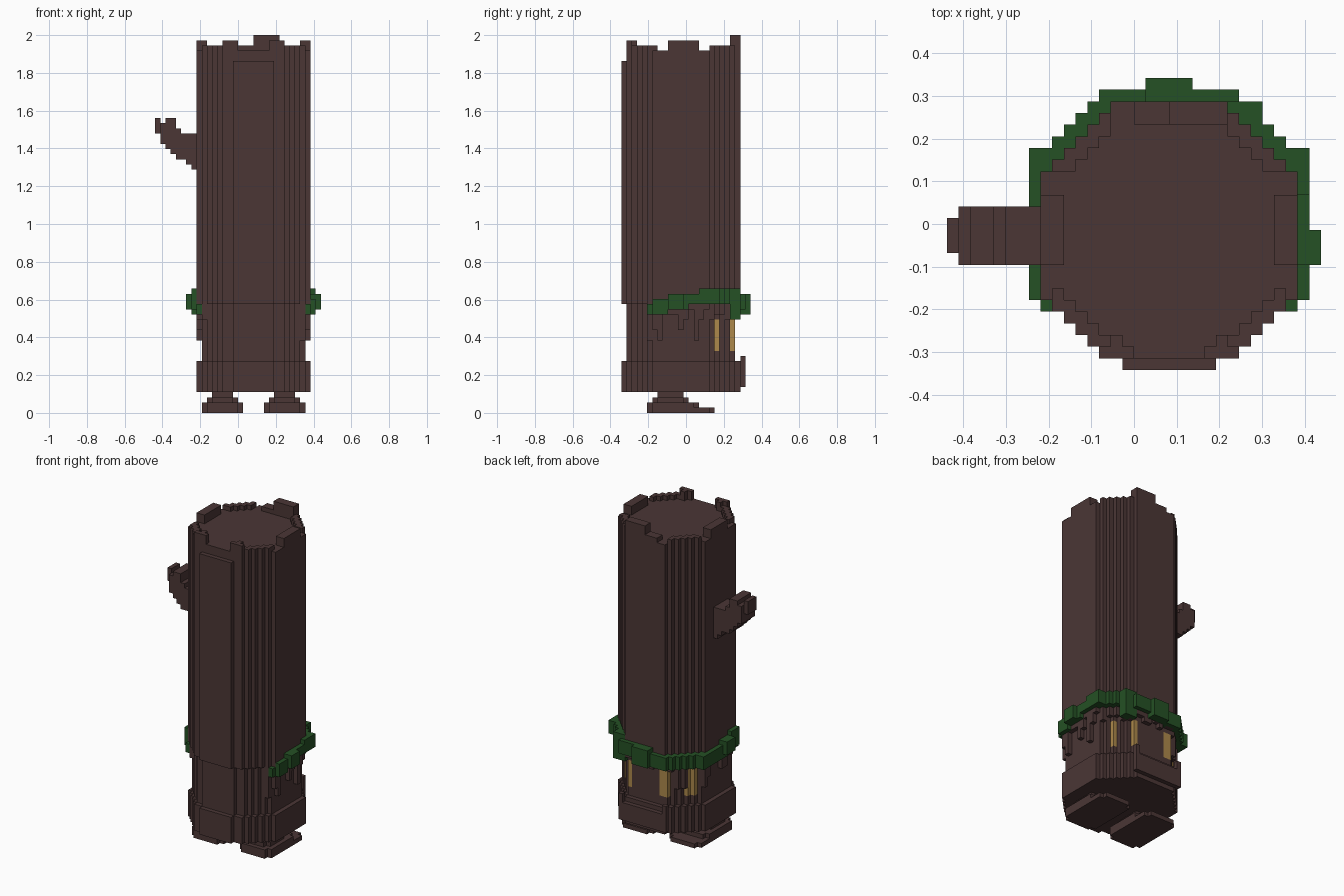
import bpy, bmesh, math, random
from mathutils import Vector

if "Cube" in bpy.data.objects:
    bpy.data.objects.remove(bpy.data.objects["Cube"])

random.seed(4)
U = 2 / 73                       # edge of one block
CX, CY = 19, 12                  # trunk axis in block units


def material(name, rgb):
    m = bpy.data.materials.new(name)
    m.diffuse_color = (*rgb, 1)
    m.use_nodes = True
    m.node_tree.nodes["Principled BSDF"].inputs["Base Color"].default_value = m.diffuse_color
    return m


BARK = material("bark_brown", (0.07, 0.037, 0.036))
MOSS = material("moss_green", (0.018, 0.082, 0.018))
GLOW = material("window_amber", (0.42, 0.25, 0.07))

# unit directions with the corners of the matching block face
FACES = [
    ((1, 0, 0), [(1, 0, 0), (1, 1, 0), (1, 1, 1), (1, 0, 1)]),
    ((-1, 0, 0), [(0, 0, 0), (0, 0, 1), (0, 1, 1), (0, 1, 0)]),
    ((0, 1, 0), [(0, 1, 0), (0, 1, 1), (1, 1, 1), (1, 1, 0)]),
    ((0, -1, 0), [(0, 0, 0), (1, 0, 0), (1, 0, 1), (0, 0, 1)]),
    ((0, 0, 1), [(0, 0, 1), (1, 0, 1), (1, 1, 1), (0, 1, 1)]),
    ((0, 0, -1), [(0, 0, 0), (0, 1, 0), (1, 1, 0), (1, 0, 0)]),
]


def build(name, cells, mats, colour=lambda c: 0):
    """Skin a set of blocks, then merge the flat faces."""
    bm = bmesh.new()
    verts = {}
    for c in sorted(cells):
        for d, corners in FACES:
            if (c[0] + d[0], c[1] + d[1], c[2] + d[2]) in cells:
                continue
            ring = []
            for o in corners:
                p = (c[0] + o[0], c[1] + o[1], c[2] + o[2])
                if p not in verts:
                    verts[p] = bm.verts.new(Vector((p[0] - 16, p[1] - 12.5, p[2])) * U)
                ring.append(verts[p])
            bm.faces.new(ring).material_index = colour(c)
    bmesh.ops.dissolve_limit(bm, angle_limit=0.01, verts=bm.verts[:], edges=bm.edges[:],
                             delimit={'MATERIAL', 'NORMAL'})
    me = bpy.data.meshes.new(name)
    bm.to_mesh(me)
    bm.free()
    for m in mats:
        me.materials.append(m)
    ob = bpy.data.objects.new(name, me)
    bpy.context.collection.objects.link(ob)
    return ob


def box(x0, x1, y0, y1, z0, z1):
    return {(x, y, z) for x in range(x0, x1) for y in range(y0, y1) for z in range(z0, z1)}


def angle(x, y):
    return math.degrees(math.atan2(y + 0.5 - CY, x + 0.5 - CX)) % 360


def erode(s):
    return {(x, y) for x, y in s
            if {(x + 1, y), (x - 1, y), (x, y + 1), (x, y - 1)} <= s}


# trunk cross-section from half widths, front row to back row
halves = [4, 6, 7, 8, 9, 10] + [11] * 11 + [10, 9, 8, 7, 6, 5]
section = {(x, y) for y, h in enumerate(halves) for x in range(CX - h, CX + h)}
waist = erode(section)
core = erode(waist)

# lit windows around the back: direction and half spread in degrees
WINDOWS = [(41, 6), (65, 4), (113, 4), (144, 6)]


def in_window(x, y):
    return any(abs(angle(x, y) - a) < w for a, w in WINDOWS)


# trunk: full base, recessed waist with ragged overhang, tall shaft, broken rim
RIM = [72, 70, 71, 71, 73, 73, 71, 70, 71, 71, 70, 72,
       72, 70, 71, 71, 72, 70, 70, 72, 71, 71, 70, 72]
trunk = set()
for x, y in sorted(section):
    if y == 0:
        top = 68
    elif (x, y) in core:
        top = 70
    else:
        top = RIM[int(angle(x, y) // 15)]
    if (x, y) in waist:
        spans = [(4, top)]
    else:
        drop = 21 if y < 5 else 20 - random.choice((0, 1, 2, 4, 6))
        if y >= 5 and in_window(x, y):
            drop = 19
        spans = [(4, 10), (drop, top)]
    for z0, z1 in spans:
        trunk |= box(x, x + 1, y, y + 1, z0, z1)

skin = waist - core


def trunk_colour(c):
    x, y, z = c
    return int((x, y) in skin and in_window(x, y) and 12 <= z < 18)


build("trunk", trunk, [BARK, GLOW], trunk_colour)

# raised sill at the back with upturned ends
build("back_sill", box(13, 25, 23, 24, 5, 9) | box(13, 14, 23, 24, 9, 11)
      | box(24, 25, 23, 24, 9, 11), [BARK])

# moss garland: one block outside the trunk, wavy in height
grown = {(x + a, y + b) for x, y in section for a in (-1, 0, 1) for b in (-1, 0, 1)}
moss = set()
for x, y in grown - waist:
    if y < 6:
        continue
    if x >= CX:
        z0, z1 = [(19, 22), (20, 23), (21, 23), (21, 24), (20, 23)][min(4, max(0, (y - 5) // 4))]
    else:
        z0, z1 = (20, 23) if y < 10 else (19, 22)
    moss |= box(x, x + 1, y, y + 1, z0, z1)
# thicker leaf clumps
for clump in [(17, 21, 23, 25, 19, 23), (29, 31, 15, 19, 21, 24), (30, 32, 9, 12, 20, 23),
              (7, 9, 16, 19, 19, 22), (6, 8, 9, 12, 20, 23), (7, 8, 6, 9, 21, 24),
              (8, 10, 5, 7, 19, 21), (28, 30, 5, 7, 19, 21), (24, 27, 21, 23, 18, 24)]:
    moss |= box(*clump)
build("moss_garland", moss - trunk, [MOSS])

# broken branch rising to the left: bottom and top of each column from tip to root
branch = set()
for x, (z0, z1) in enumerate([(54, 57), (52, 56), (51, 57), (50, 57), (49, 55),
                              (49, 54), (48, 54), (47, 54), (47, 54)]):
    inset = 1 if x == 0 else 0
    branch |= box(x, x + 1, 9 + inset, 14 - inset, z0, z1)
build("branch", branch, [BARK])

# stepped feet: half width, front and back of each layer
LAYERS = [(4, 5, 18), (4, 5, 15), (3, 6, 13), (2, 7, 12)]
for side, cx in (("left", 13), ("right", 25)):
    foot = set()
    for z, (h, y0, y1) in enumerate(LAYERS):
        mid, half = (y0 + y1) / 2, (y1 - y0) / 2
        foot |= {c for c in box(cx - h, cx + h, y0, y1, z, z + 1)
                 if (abs(c[0] + 0.5 - cx) / h) ** 3 + (abs(c[1] + 0.5 - mid) / half) ** 3 < 1.15}
    build(side + "_foot", foot, [BARK])
